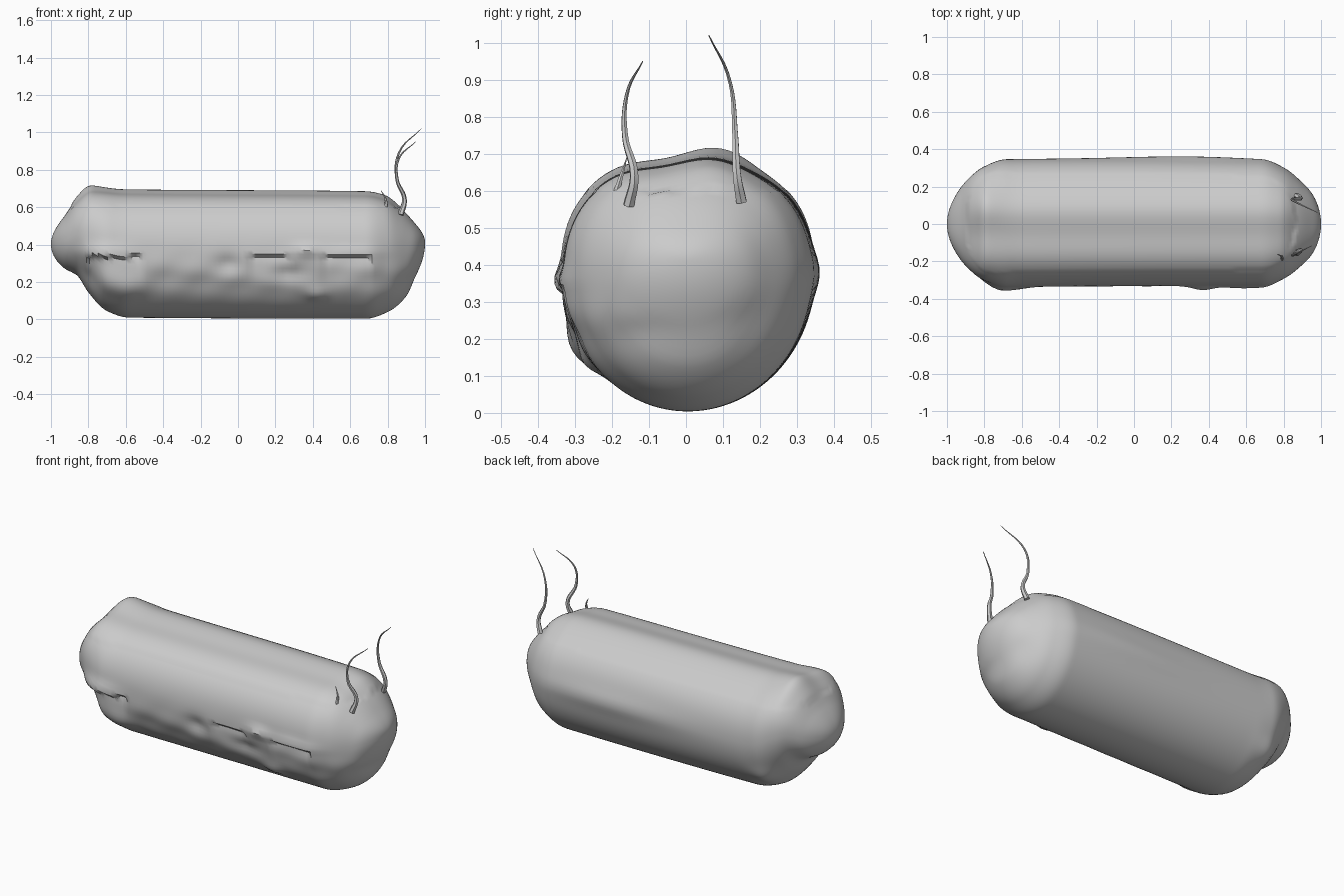
import bpy, bmesh, math
from mathutils import Vector

cube = bpy.data.objects.get("Cube")
if cube:
    bpy.data.objects.remove(cube)

grey = bpy.data.materials.new("soft grey")
grey.use_nodes = True
GREY = (0.6, 0.6, 0.6, 1)
grey.diffuse_color = GREY
bsdf = grey.node_tree.nodes["Principled BSDF"]
bsdf.inputs["Base Color"].default_value = GREY
bsdf.inputs["Roughness"].default_value = 0.7

# Outline of the body along its length: (x, value)
TOP = [(-1, .4), (-.93, .55), (-.86, .645), (-.78, .7), (-.6, .688),
       (.68, .678), (.78, .66), (.87, .595), (.95, .51), (1, .41)]
BOTTOM = [(-1, .4), (-.93, .275), (-.86, .235), (-.8, .145), (-.7, .045), (-.58, .01),
          (.68, .004), (.8, .04), (.9, .125), (.95, .23), (1, .41)]
WIDTH = [(-1, 0), (-.975, .11), (-.9, .225), (-.8, .305), (-.68, .342),
         (.68, .335), (.8, .295), (.9, .22), (.95, .165), (1, 0)]


def outline(table, x):
    """Smooth interpolation, parametrised so that the ends come out round."""
    pts = [(math.acos(-a), b) for a, b in table]
    u = math.acos(max(-1, min(1, -x)))
    last = len(pts) - 2
    i = max(j for j in range(last + 1) if j == 0 or pts[j][0] <= u)
    slopes = [(q[1] - p[1]) / (q[0] - p[0]) for p, q in zip(pts, pts[1:])]

    def tangent(j):
        a, b = slopes[max(j - 1, 0)], slopes[min(j, last)]
        return 2 * a * b / (a + b) if a * b > 0 else 0.0

    (start, low), (end, high) = pts[i], pts[i + 1]
    span = end - start
    t = (u - start) / span
    ease = t * t * (3 - 2 * t)
    bend = t * (1 - t) * ((1 - t) * tangent(i) - t * tangent(i + 1))
    return low + (high - low) * ease + span * bend


# Swellings and dents: centre, reach along and up, height
LUMPS = [((-.62, -.28, .2), .12, .09, .03), ((-.8, -.24, .2), .06, .06, -.025),
         ((-.72, -.3, .36), .13, .04, .025), ((.37, -.34, .37), .07, .03, .022),
         ((.6, -.33, .36), .14, .03, .015), ((-.05, -.31, .29), .06, .05, -.02),
         ((.25, -.28, .24), .1, .04, -.018), ((.42, -.28, .14), .06, .04, .022),
         ((.9, .14, .25), .06, .08, -.02), ((.9, -.1, .22), .06, .05, -.018),
         ((.3, .33, .38), .45, .06, .016), ((-.72, .27, .17), .08, .06, .018),
         ((-.82, .1, .68), .1, .06, .014)]
# Horizontal folds on the front flank: start and end along x
FOLDS = [(-.8, -.52), (.06, .28), (.46, .7)]
FOLD_Z = .335


def lump(p):
    total = 0
    for centre, along, up, height in LUMPS:
        d = p - Vector(centre)
        total += height * math.exp(-(d.x / along) ** 2 - (d.y / .09) ** 2 - (d.z / up) ** 2)
    # sharp step below each fold, fading out downwards
    if p.y < -.15 and p.z < FOLD_Z and any(a < p.x < b for a, b in FOLDS):
        total -= .022 * math.exp((p.z - FOLD_Z) / .06)
    # shallow groove and ridge running along the back
    if p.z > .6:
        total += .012 * math.sin(18 * p.y) * math.exp(-(p.y / .2) ** 2)
    # fine ripple over the lower front flank
    flank = max(0, -p.y * 3) * math.exp(-((p.z - .22) / .12) ** 2)
    return total + .006 * flank * math.sin(17 * p.x + 9 * p.z) * math.sin(31 * p.z - 11 * p.x)


def section(x, angle):
    """Body surface: round underneath, a little squarer across the back."""
    top, bottom, half = (outline(t, x) for t in (TOP, BOTTOM, WIDTH))
    mid = bottom + (top - bottom) * .54
    c, s = math.cos(angle), math.sin(angle)
    power, rise = (.86, top - mid) if s > 0 else (1, mid - bottom)
    y = half * math.copysign(abs(c) ** power, c) + .008 * (1 - x * x)
    z = mid + rise * math.copysign(abs(s) ** power, s)
    p = Vector((x, y, z))
    swell = lump(p) * min(1, (1 - abs(x)) * 12)
    p += Vector((0, c, s)) * swell
    p.z = max(p.z, 0)
    return p


def finish(mesh, name):
    obj = bpy.data.objects.new(name, mesh)
    bpy.context.collection.objects.link(obj)
    mesh.materials.clear()
    mesh.materials.append(grey)
    bpy.ops.object.select_all(action="DESELECT")
    obj.select_set(True)
    bpy.context.view_layer.objects.active = obj
    bpy.ops.object.shade_smooth_by_angle(angle=math.radians(40))


def make_body(rings=130, sides=112):
    """Loft the sections along x and close both ends with a fan."""
    bm = bmesh.new()
    loops = []
    for i in range(1, rings):
        x = -math.cos(math.pi * i / rings)
        loops.append([bm.verts.new(section(x, math.tau * j / sides)) for j in range(sides)])
    for a, b in zip(loops, loops[1:]):
        for j in range(sides):
            bm.faces.new((a[j - 1], a[j], b[j], b[j - 1]))
    for loop, x in ((loops[0], -1), (loops[-1], 1)):
        tip = bm.verts.new((x, 0, outline(TOP, x)))
        for j in range(sides):
            bm.faces.new((loop[j - 1], loop[j], tip))
    bmesh.ops.recalc_face_normals(bm, faces=bm.faces)
    mesh = bpy.data.meshes.new("body")
    bm.to_mesh(mesh)
    bm.free()
    finish(mesh, "body")


def make_feeler(name, path, thickness):
    """Tapered curved stalk, thick at the root and pointed at the tip."""
    curve = bpy.data.curves.new(name, "CURVE")
    curve.dimensions = "3D"
    curve.bevel_depth = thickness
    curve.bevel_resolution = 1
    curve.resolution_u = 6
    curve.use_fill_caps = True
    spline = curve.splines.new("BEZIER")
    spline.bezier_points.add(len(path) - 1)
    for i, (point, co) in enumerate(zip(spline.bezier_points, path)):
        point.co = co
        point.radius = 1 - .9 * i / (len(path) - 1)
        point.handle_left_type = point.handle_right_type = "AUTO"
    obj = bpy.data.objects.new(name, curve)
    bpy.context.collection.objects.link(obj)
    bpy.context.view_layer.update()
    depsgraph = bpy.context.evaluated_depsgraph_get()
    mesh = bpy.data.meshes.new_from_object(obj.evaluated_get(depsgraph))
    bpy.data.objects.remove(obj)
    finish(mesh, name)


make_body()
make_feeler("left_feeler", [(.87, .15, .57), (.89, .138, .64), (.85, .133, .75),
                            (.86, .12, .89), (.98, .062, 1.02)], .016)
make_feeler("right_feeler", [(.87, -.155, .56), (.89, -.14, .64), (.85, -.165, .75),
                             (.86, -.16, .86), (.95, -.117, .95)], .016)
make_feeler("small_right_feeler", [(.79, -.19, .59), (.79, -.175, .64), (.765, -.16, .69)], .011)
